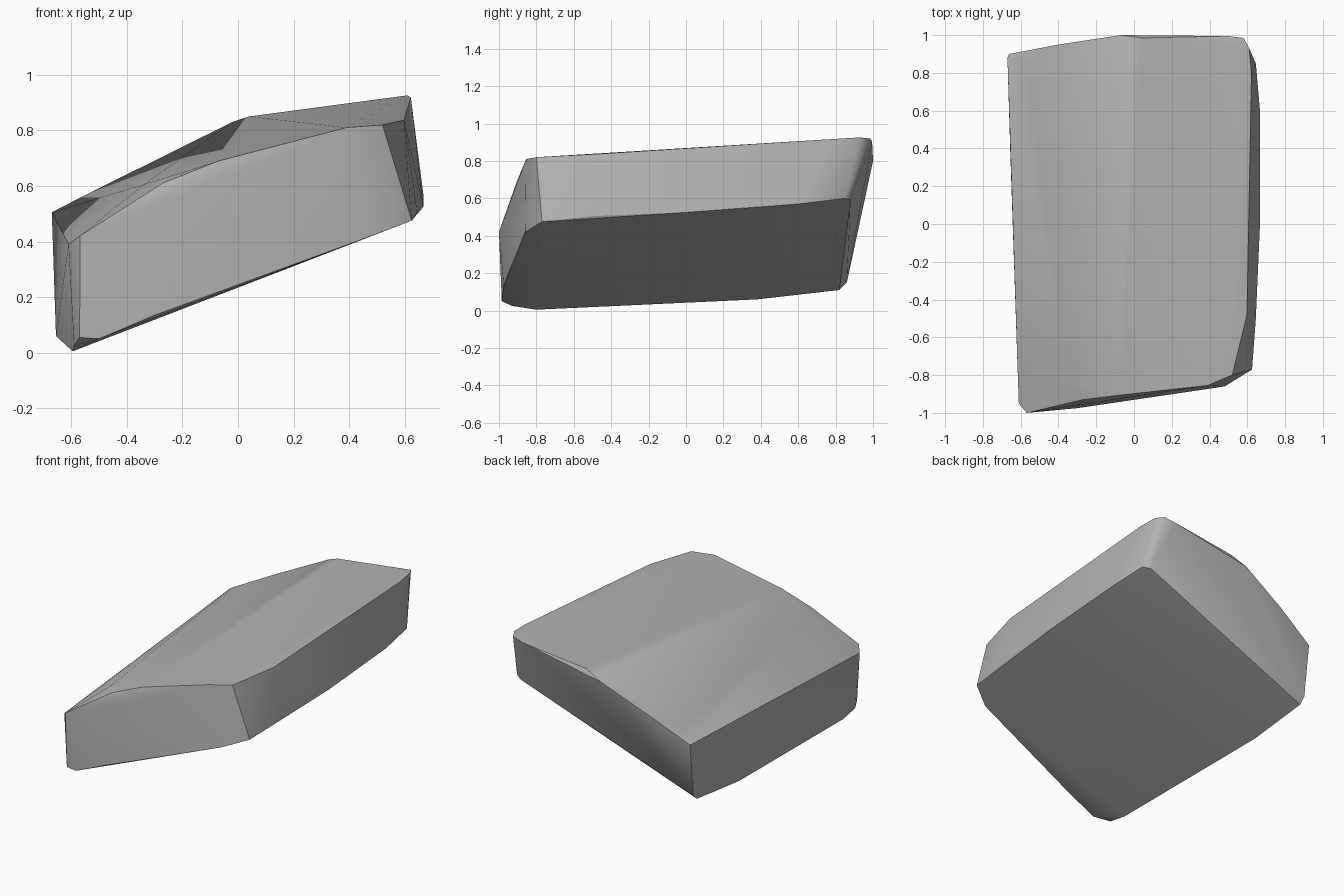
import bpy, bmesh, math

if "Cube" in bpy.data.objects:
    bpy.data.objects.remove(bpy.data.objects["Cube"])

# Corner points of the slanted boulder, grouped by edge loop
front_low = [(-.595, -.80, .005), (-.59, -.93, .025), (-.57, -.98, .055),
             (-.50, -.985, .05), (-.30, -.975, .135), (.48, -.86, .42)]
front_top = [(-.61, -.95, .39), (-.568, -1.0, .42), (-.40, -.94, .52),
             (-.34, -.83, .605), (-.27, -.93, .61), (-.07, -.905, .69),
             (.39, -.855, .81), (.52, -.80, .82)]
right_low = [(.625, -.77, .475), (.645, -.50, .505), (.667, 0, .525),
             (.667, .60, .57), (.645, .85, .60)]
right_top = [(.598, -.48, .837), (.622, .80, .918), (.61, .93, .926)]
back_top = [(.58, .985, .92), (.50, .995, .905), (.04, .985, .85),
            (-.02, .98, .83), (-.07, 1.0, .80), (-.40, .95, .64),
            (-.66, .90, .50), (-.67, .88, .505), (-.56, .85, .562)]
back_low = [(-.655, .38, .06), (-.655, .82, .11), (-.655, .86, .15),
            (.60, .88, .59)]

# Wrap the points in a closed hull
bm = bmesh.new()
for p in front_low + front_top + right_low + right_top + back_top + back_low:
    bm.verts.new(p)
res = bmesh.ops.convex_hull(bm, input=bm.verts[:])
loose = [v for v in bm.verts if not v.link_faces]
bmesh.ops.delete(bm, geom=loose, context='VERTS')
bmesh.ops.recalc_face_normals(bm, faces=bm.faces[:])
mesh = bpy.data.meshes.new("boulder")
bm.to_mesh(mesh)
bm.free()

boulder = bpy.data.objects.new("boulder", mesh)
bpy.context.collection.objects.link(boulder)

# Plain stone colour
stone = bpy.data.materials.new("stone_grey")
stone.diffuse_color = (.45, .45, .45, 1)
stone.use_nodes = True
stone.node_tree.nodes["Principled BSDF"].inputs["Base Color"].default_value = stone.diffuse_color
mesh.materials.append(stone)

# Soft facets with crisp main edges
bpy.context.view_layer.objects.active = boulder
boulder.select_set(True)
bpy.ops.object.shade_smooth_by_angle(angle=math.radians(30))
